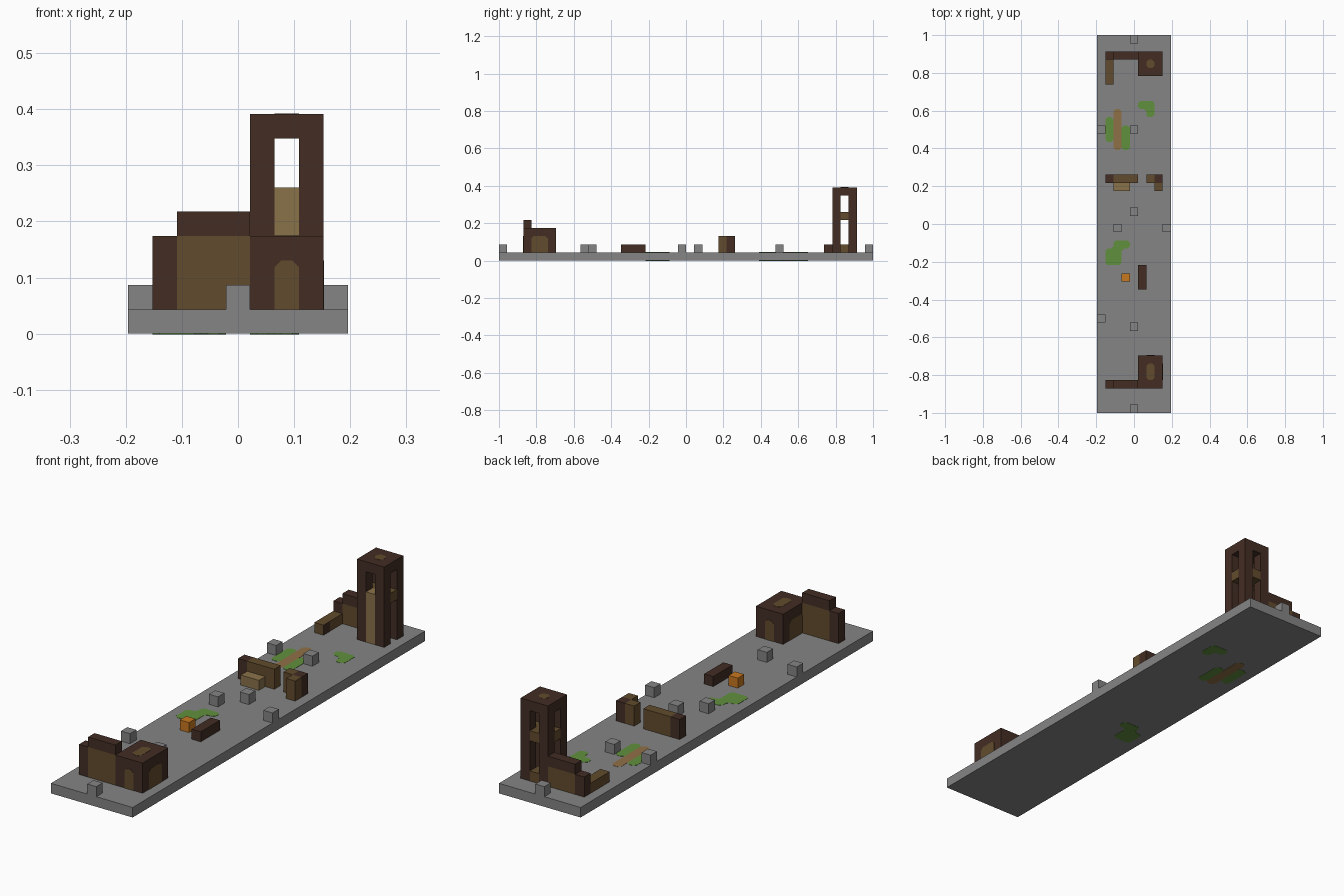
import bpy, bmesh
from mathutils import Vector

cube = bpy.data.objects.get("Cube")
if cube:
    bpy.data.objects.remove(cube, do_unlink=True)

U = 2 / 46                      # block size
ORIGIN = Vector((-4.5, -23, 0))


def material(name, hexa):
    srgb = [int(hexa[i:i + 2], 16) / 255 for i in (0, 2, 4)]
    col = [c / 12.92 if c < 0.04045 else ((c + 0.055) / 1.055) ** 2.4 for c in srgb] + [1]
    m = bpy.data.materials.new(name)
    m.use_nodes = True
    m.diffuse_color = col
    m.node_tree.nodes["Principled BSDF"].inputs["Base Color"].default_value = col
    return m


STONE = material("grey stone", "858585")
DARK = material("dark timber", "432d24")
BROWN = material("brown timber", "624b2d")
TAN = material("tan timber", "8a724a")
GRASS = material("grass green", "60903c")
PATH = material("dirt path", "8f7046")
ORANGE = material("orange crate", "c87820")


def finish(name, bm, mat):
    me = bpy.data.meshes.new(name)
    bm.to_mesh(me)
    bm.free()
    me.materials.append(mat)
    ob = bpy.data.objects.new(name, me)
    bpy.context.collection.objects.link(ob)
    return ob


def box(name, mat, x, y, z, size=(1, 1, 1)):
    """Box from a starting block and a size in blocks."""
    bm = bmesh.new()
    bmesh.ops.create_cube(bm, size=1)
    start, size = Vector((x, y, z)) + ORIGIN, Vector(size)
    for v in bm.verts:
        v.co = (start + size * 0.5 + v.co * size) * U
    return finish(name, bm, mat)


def patch(name, mat, cells, place, normal, square_base=False):
    """Thin plate over 2D cells with clipped corners, placed on a surface."""
    bm = bmesh.new()
    for a, b in cells:
        bm.faces.new([bm.verts.new((a + i, b + j, 0)) for i, j in ((0, 0), (1, 0), (1, 1), (0, 1))])
    bmesh.ops.remove_doubles(bm, verts=bm.verts, dist=0.01)
    bmesh.ops.dissolve_limit(bm, angle_limit=0.01, verts=bm.verts, edges=bm.edges)
    low = min(v.co.y for v in bm.verts)
    corners = [v for v in bm.verts if not square_base or v.co.y > low + 0.1]
    bmesh.ops.bevel(bm, geom=corners, offset=0.28, segments=1, affect='VERTICES')
    normal = Vector(normal)
    for v in bm.verts:
        v.co = (Vector(place(v.co.x, v.co.y)) + ORIGIN) * U
    bm.normal_update()
    for f in bm.faces:
        if f.normal.dot(normal) < 0:
            f.normal_flip()
    out = bmesh.ops.extrude_face_region(bm, geom=bm.faces[:])
    for v in out["geom"]:
        if isinstance(v, bmesh.types.BMVert):
            v.co += normal * 0.001
    return finish(name, bm, mat)


# Ground slab and loose stones
box("ground_slab", STONE, 0, 0, 0, (9, 46, 1))
for x, y in ((4, 0), (4, 10), (0, 11), (2, 22), (8, 22), (4, 24), (0, 34), (4, 34), (4, 45)):
    box("loose_stone", STONE, x, y, 1)

# Grass and path, showing on both sides of the slab
ground = (
    ("front_grass", GRASS, [(1, 18), (2, 18), (1, 19), (2, 19), (2, 20), (3, 20)]),
    ("path_grass_right", GRASS, [(1, y) for y in (33, 34, 35)]),
    ("path_grass_left", GRASS, [(3, y) for y in (32, 33, 34)]),
    ("dirt_path", PATH, [(2, y) for y in range(32, 37)]),
    ("back_grass", GRASS, [(5, 37), (6, 37), (6, 36)]),
)
for name, mat, cells in ground:
    patch(name, mat, cells, lambda a, b: (a, b, 1), (0, 0, 1))
    patch(name + "_underside", mat, cells, lambda a, b: (a, b, 0), (0, 0, -1))

# Front hut with doors, side windows and roof hatch
box("hut", DARK, 5, 3, 1, (3, 4, 3))
door = [(6, 1), (6, 2)]
window = [(y, z) for y in (4, 5) for z in (1, 2)]
patch("hut_front_door", BROWN, door, lambda a, b: (a, 3, b), (0, -1, 0), True)
patch("hut_back_door", BROWN, door, lambda a, b: (a, 7, b), (0, 1, 0), True)
patch("hut_left_window", BROWN, window, lambda a, b: (8, a, b), (1, 0, 0), True)
patch("hut_right_window", BROWN, window, lambda a, b: (5, a, b), (-1, 0, 0), True)
patch("hut_hatch", BROWN, [(6, 4), (6, 5)], lambda a, b: (a, b, 4), (0, 0, 1))


# Ruined walls: dark end post, brown panel, dark cap
def ruined_wall(name, y, height):
    box(name + "_post", DARK, 1, y, 1, (1, 1, height))
    box(name + "_panel", BROWN, 2, y, 1, (3, 1, height))
    box(name + "_cap", DARK, 2, y, 1 + height, (3, 1, 1))


ruined_wall("front_wall", 3, 3)
ruined_wall("back_wall", 43, 2)
box("back_low_wall", BROWN, 1, 40, 1, (1, 3, 1))
box("back_low_wall_end", DARK, 1.98, 40, 1, (0.04, 1, 1))

# Tower: corner pillars, roof, floor, front boarding
for x in (5, 7):
    for y in (41, 43):
        box("tower_pillar", DARK, x, y, 1, (1, 1, 7))
box("tower_roof", DARK, 5, 41, 8, (3, 3, 1))
box("tower_floor_across", BROWN, 5, 42, 5, (3, 1, 1))
box("tower_floor_back", BROWN, 6, 43, 5)
box("tower_sill", BROWN, 6, 42, 1, (1, 2, 1))
box("tower_boarding", TAN, 6, 41, 1, (1, 1, 5))
patch("tower_hatch", BROWN, [(6, 42)], lambda a, b: (a, b, 9), (0, 0, 1))

# Middle ruin with bench and corner stub
box("middle_wall_post", DARK, 1, 28, 1, (1, 1, 2))
box("middle_wall", BROWN, 2, 28, 1, (3, 1, 2))
box("middle_bench", TAN, 2, 27, 1, (2, 1, 1))
box("corner_stub_inner", BROWN, 6, 28, 1, (1, 1, 2))
box("corner_stub_post", DARK, 7, 28, 1, (1, 1, 2))
box("corner_stub_front", BROWN, 7, 27, 1, (1, 1, 2))

# Crate and fallen beam
box("crate", ORANGE, 3, 16, 1)
box("fallen_beam", DARK, 5, 15, 1, (1, 3, 1))
